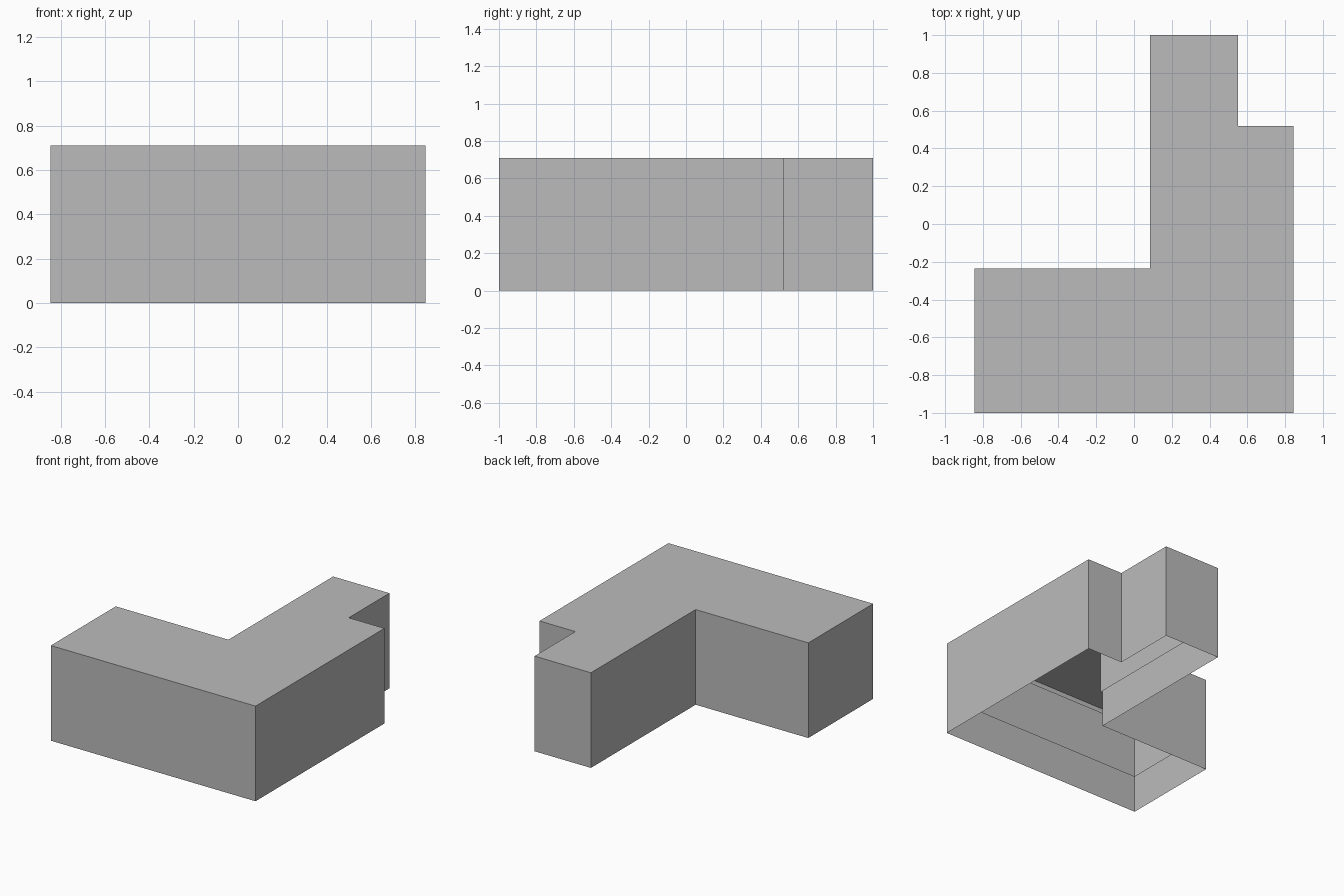
import bpy, bmesh

if "Cube" in bpy.data.objects:
    bpy.data.objects.remove(bpy.data.objects["Cube"])

grey = bpy.data.materials.new("plain grey")
grey.diffuse_color = (0.5, 0.5, 0.5, 1)
grey.use_nodes = True
grey.node_tree.nodes["Principled BSDF"].inputs["Base Color"].default_value = grey.diffuse_color

HEIGHT = 0.71
# Stepped L-shaped footprint, counter-clockwise seen from above
FOOTPRINT = [(-0.845, -1), (0.845, -1), (0.845, 0.52), (0.55, 0.52),
             (0.55, 1), (0.085, 1), (0.085, -0.235), (-0.845, -0.235)]


def inset(points, d):
    """Move every side of a right-angled outline inwards by d."""
    result = []
    for i, (x, y) in enumerate(points):
        for ax, ay in (points[i - 1], points[(i + 1) % len(points)]):
            if abs(ax - x) < 1e-6:      # side running along y
                forward = (y - ay) if (ax, ay) == points[i - 1] else (ay - y)
                nx = x - d if forward > 0 else x + d
            else:                       # side running along x
                forward = (x - ax) if (ax, ay) == points[i - 1] else (ax - x)
                ny = y + d if forward > 0 else y - d
        result.append((nx, ny))
    return result


def wall_shell(name, points, z0, z1, roof=False, flip=False):
    """Upright walls around an outline, open below, with an optional roof."""
    bm = bmesh.new()
    low = [bm.verts.new((x, y, z0)) for x, y in points]
    high = [bm.verts.new((x, y, z1)) for x, y in points]
    n = len(points)
    for i in range(n):
        j = (i + 1) % n
        bm.faces.new((low[i], low[j], high[j], high[i]))
    if roof:
        bm.faces.new(high)
    if flip:
        bmesh.ops.reverse_faces(bm, faces=bm.faces[:])
    mesh = bpy.data.meshes.new(name)
    bm.to_mesh(mesh)
    bm.free()
    mesh.materials.append(grey)
    obj = bpy.data.objects.new(name, mesh)
    bpy.context.collection.objects.link(obj)
    return obj


# Outer walls and flat roof, open underneath
wall_shell("building_shell", FOOTPRINT, 0, HEIGHT, roof=True)
# Thin lining band on the inside of the walls
wall_shell("inner_lining", inset(FOOTPRINT, 0.01), 0.27, 0.67, flip=True)
